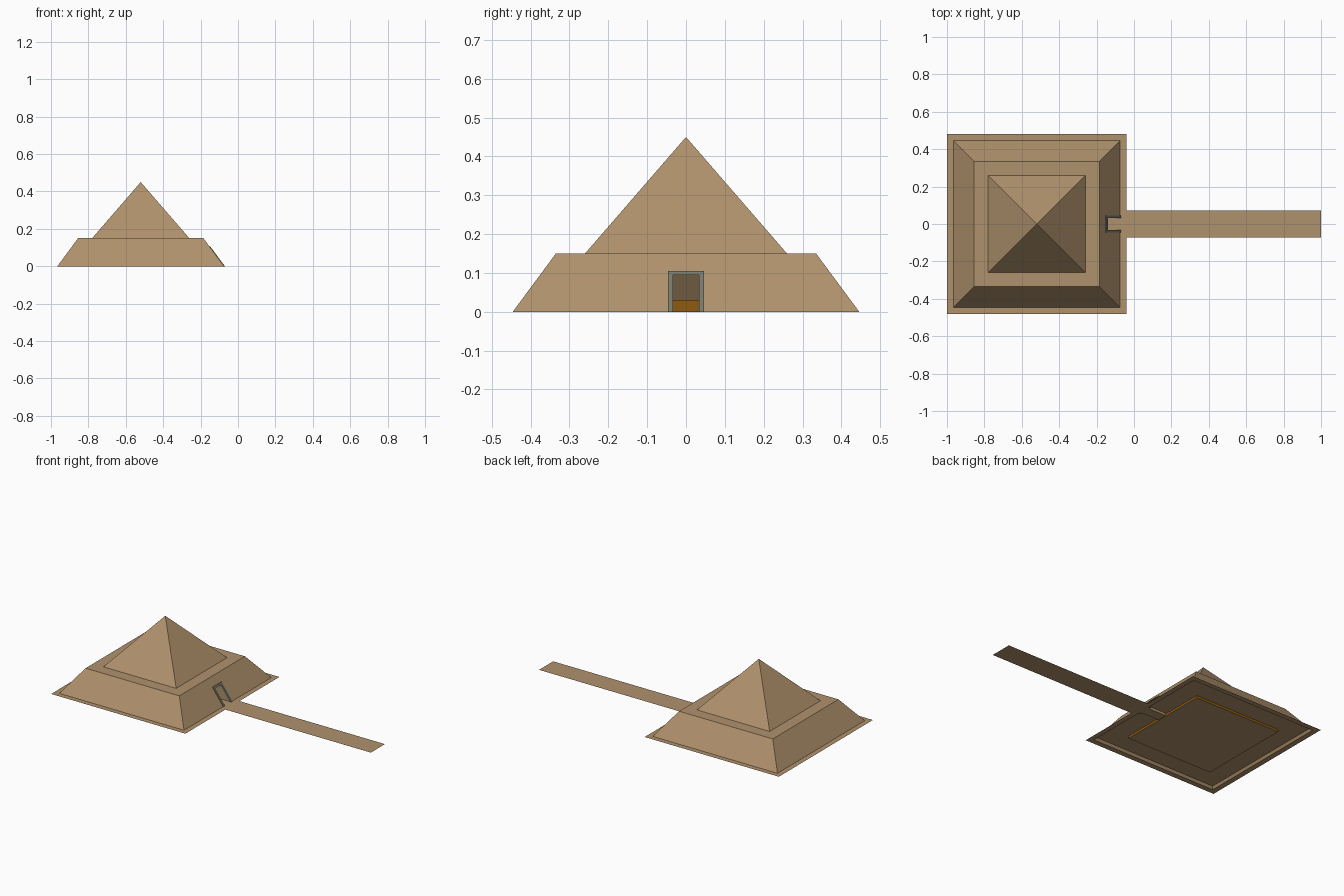
import bpy
import bmesh

cube = bpy.data.objects.get("Cube")
if cube:
    bpy.data.objects.remove(cube)

CX = -0.52                       # centre of the pyramid in x
BASE, TERRACE, UPPER = 0.446, 0.335, 0.26
TIER_Z, APEX_Z = 0.15, 0.45
DOOR_Y, DOOR_Z = 0.033, 0.095    # half width and height of the doorway
ROOM_X, ROOM_HALF = -0.21, 0.305
FLOOR_Z = 0.015


def material(name, rgb):
    m = bpy.data.materials.new(name)
    m.use_nodes = True
    m.diffuse_color = (*rgb, 1)
    bsdf = next(n for n in m.node_tree.nodes if n.type == 'BSDF_PRINCIPLED')
    bsdf.inputs["Base Color"].default_value = (*rgb, 1)
    return m


sand = material("sandstone", (0.43, 0.285, 0.15))
wood = material("dark_brown", (0.27, 0.10, 0.005))
stone = material("grey_stone", (0.19, 0.19, 0.145))


def build(name, polygons, *mats):
    """Object from a list of polygons; shared corners are welded."""
    bm = bmesh.new()
    for poly in polygons:
        bm.faces.new([bm.verts.new(p) for p in poly])
    bmesh.ops.remove_doubles(bm, verts=bm.verts, dist=0.0001)
    mesh = bpy.data.meshes.new(name)
    bm.to_mesh(mesh)
    bm.free()
    for m in mats:
        mesh.materials.append(m)
    obj = bpy.data.objects.new(name, mesh)
    bpy.context.scene.collection.objects.link(obj)
    return obj


def ring(half, z):
    return [(CX + sx * half, sy * half, z)
            for sx, sy in ((-1, -1), (1, -1), (1, 1), (-1, 1))]


def rect(x0, x1, y0, y1, z=0.0):
    return [(x0, y0, z), (x1, y0, z), (x1, y1, z), (x0, y1, z)]


def slope_x(z):
    """x of the sloped wall that holds the door, at height z."""
    return CX + BASE + (TERRACE - BASE) * z / TIER_Z


# Lower tier: sloped shell, with the doorway cut into the +x wall
low, top = ring(BASE, 0), ring(TERRACE, TIER_Z)
walls = [[low[i], low[(i + 1) % 4], top[(i + 1) % 4], top[i]] for i in (0, 2, 3)]
outline = [(-BASE, 0), (-DOOR_Y, 0), (-DOOR_Y, DOOR_Z), (DOOR_Y, DOOR_Z),
           (DOOR_Y, 0), (BASE, 0), (TERRACE, TIER_Z), (-TERRACE, TIER_Z)]
walls.append([(slope_x(z), y, z) for y, z in outline])
build("lower_tier", walls + [top], sand)

# Upper pyramid
foot = ring(UPPER, TIER_Z)
peak = (CX, 0, APEX_Z)
build("upper_pyramid", [[foot[i], foot[(i + 1) % 4], peak] for i in range(4)], sand)

# Raised underside plate, notched for the passage
edge = slope_x(FLOOR_Z)
back = 2 * CX - edge
half = edge - CX
notch = [(back, -half), (edge, -half), (edge, -DOOR_Y), (ROOM_X, -DOOR_Y),
         (ROOM_X, DOOR_Y), (edge, DOOR_Y), (edge, half), (back, half)]
build("underside_plate", [[(x, y, FLOOR_Z) for x, y in reversed(notch)]], sand)

# Inner room base: brown sides, sandstone top and bottom
b, t = ring(ROOM_HALF, 0), ring(ROOM_HALF, 0.03)
sides = [[b[i], b[(i + 1) % 4], t[(i + 1) % 4], t[i]] for i in range(4)]
room = build("room_base", sides + [b[::-1], t], sand, wood)
for face in room.data.polygons:
    face.material_index = 1 if abs(face.normal.z) < 0.5 else 0

# Passage: side walls and ceiling
passage = [[(ROOM_X, y, 0), (slope_x(0), y, 0),
            (slope_x(DOOR_Z), y, DOOR_Z), (ROOM_X, y, DOOR_Z)]
           for y in (-DOOR_Y, DOOR_Y)]
passage[1].reverse()
passage.append(rect(ROOM_X, slope_x(DOOR_Z), -DOOR_Y, DOOR_Y, DOOR_Z)[::-1])
build("passage_walls", passage, sand)

# Ground border, path and passage floor
G, PATH = 0.48, 0.072
inner, outer = CX + BASE, -0.04
build("ground", [
    rect(-1, CX - BASE, -G, G),
    rect(CX - BASE, outer, BASE, G),
    rect(CX - BASE, outer, -G, -BASE),
    rect(inner, outer, PATH, BASE),
    rect(inner, outer, -BASE, -PATH),
    rect(inner, 1, -PATH, PATH),
    rect(ROOM_X, inner, -DOOR_Y, DOOR_Y),
], sand)

# Door frame: slanted arch lying on the wall
FRAME_Y, FRAME_Z = 0.046, 0.105
arch = [(-FRAME_Y, 0), (-DOOR_Y, 0), (-DOOR_Y, DOOR_Z), (DOOR_Y, DOOR_Z),
        (DOOR_Y, 0), (FRAME_Y, 0), (FRAME_Y, FRAME_Z), (-FRAME_Y, FRAME_Z)]
front = [(slope_x(z) + 0.004, y, z) for y, z in arch]
rear = [(slope_x(z) - 0.012, y, z) for y, z in arch]
n = len(arch)
rim = [[front[i], rear[i], rear[(i + 1) % n], front[(i + 1) % n]] for i in range(n)]
build("door_frame", rim + [front, rear[::-1]], stone)
